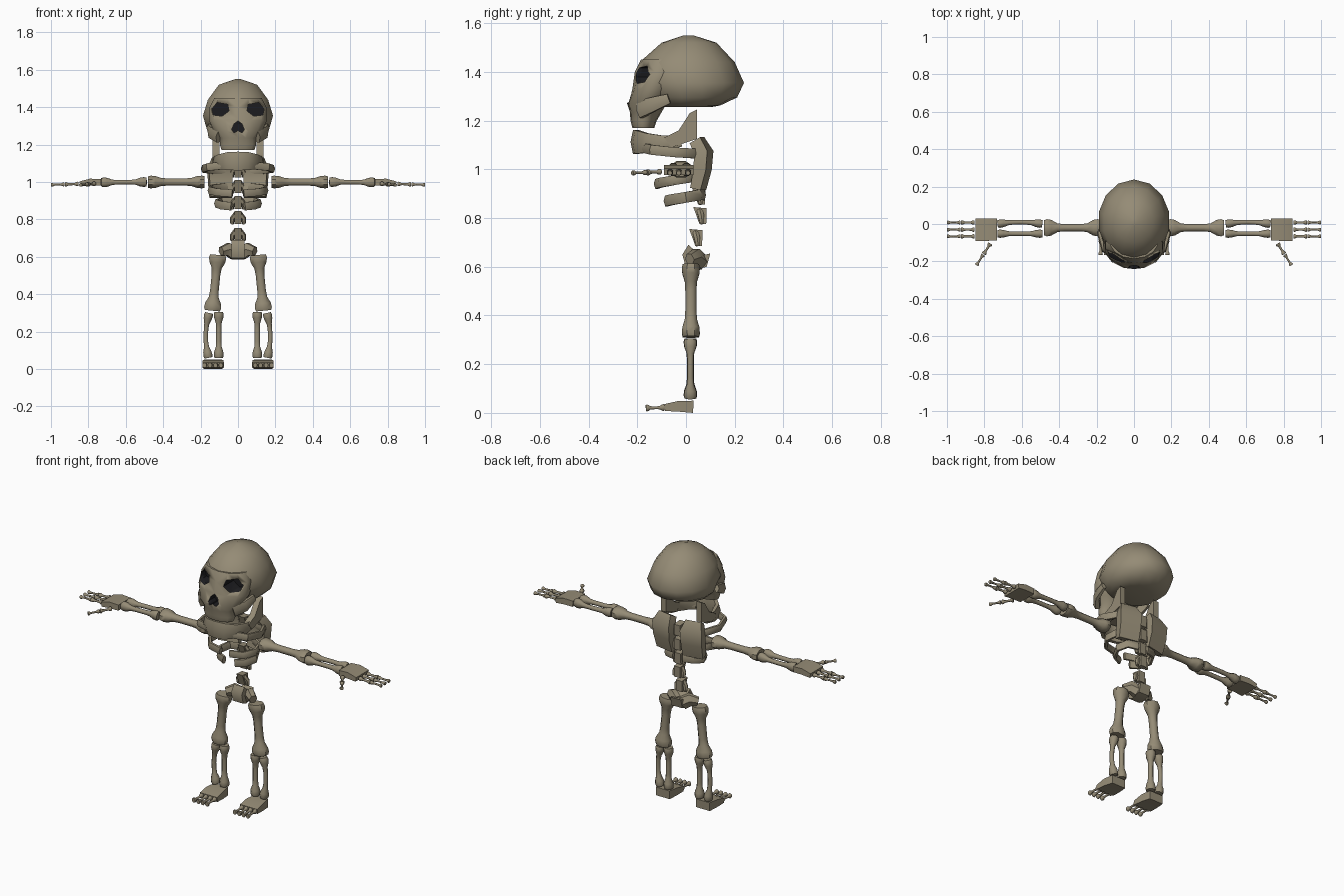
import bpy
import bmesh
from math import sin, cos, pi, radians
from mathutils import Vector

if "Cube" in bpy.data.objects:
    bpy.data.objects.remove(bpy.data.objects["Cube"], do_unlink=True)

X, Y, Z = Vector((1, 0, 0)), Vector((0, 1, 0)), Vector((0, 0, 1))


def material(name, colour):
    mat = bpy.data.materials.new(name)
    mat.use_nodes = True
    mat.diffuse_color = colour
    node = next(n for n in mat.node_tree.nodes if n.type == "BSDF_PRINCIPLED")
    node.inputs["Base Color"].default_value = colour
    node.inputs["Roughness"].default_value = 0.8
    return mat


BONE = material("bone", (0.30, 0.26, 0.18, 1))
DARK = material("socket_dark", (0.012, 0.012, 0.014, 1))


def emit(name, bm, slot=0):
    bmesh.ops.recalc_face_normals(bm, faces=bm.faces)
    for f in bm.faces:
        f.material_index = slot
    mesh = bpy.data.meshes.new(name)
    bm.to_mesh(mesh)
    mesh.materials.append(BONE)
    mesh.materials.append(DARK)
    mesh.shade_smooth()
    mesh.set_sharp_from_angle(angle=radians(48))
    obj = bpy.data.objects.new(name, mesh)
    bpy.context.collection.objects.link(obj)
    return obj


def loft(name, rings, pair=False, slot=0):
    """Skin rings of points, cap the ends, optionally add the mirrored twin."""
    bm = bmesh.new()
    loops = [[bm.verts.new(p) for p in ring] for ring in rings]
    n = len(loops[0])
    for a, b in zip(loops, loops[1:]):
        for i in range(n):
            j = (i + 1) % n
            bm.faces.new((a[i], a[j], b[j], b[i]))
    bm.faces.new(loops[0])
    bm.faces.new(loops[-1])
    obj = emit("left_" + name if pair else name, bm, slot)
    if pair:
        for v in bm.verts:
            v.co.x *= -1
        emit("right_" + name, bm, slot)
    bm.free()
    return obj


def tube(name, path, radii, w, sides=8, pair=False):
    """Sweep a section, sized (along w, across w), along a path."""
    path = [Vector(p) for p in path]
    rings = []
    for k, p in enumerate(path):
        t = (path[min(k + 1, len(path) - 1)] - path[max(k - 1, 0)]).normalized()
        u = (w - w.dot(t) * t).normalized()
        v = t.cross(u)
        ru, rv = radii[k] if isinstance(radii, list) else radii
        ring = []
        for i in range(sides):
            a = 2 * pi * (i + 0.5) / sides
            s = 1 / cos(pi / sides)
            ring.append(p + u * ru * s * cos(a) + v * rv * s * sin(a))
        rings.append(ring)
    return loft(name, rings, pair)


def bone(name, a, b, r, wide, thick, w, bow=Vector()):
    """Long bone: slim shaft with flared knuckles, given as a left/right pair."""
    a, b = Vector(a), Vector(b)
    flare = [(0, .75), (.05, 1), (.13, .85), (.24, .15), (.36, 0)]
    stations = flare + [(.5, 0)] + [(1 - t, f) for t, f in reversed(flare)]
    path = [a.lerp(b, t) + bow * sin(pi * t) for t, f in stations]
    radii = [(r + (wide - r) * f, r + (thick - r) * f) for t, f in stations]
    tube(name, path, radii, w, 8, True)


def prism(name, profile, lo, hi, along_y=False, pair=False, slot=0):
    """Extrude a profile along x (profile is y, z) or along y (x, z)."""
    place = (lambda p, d: (p[0], d, p[1])) if along_y else (lambda p, d: (d, p[0], p[1]))
    return loft(name, [[place(p, d) for p in profile] for d in (lo, hi)], pair, slot)


def stack(name, levels, sides=14):
    """Horizontal rings given as height, half width, front y, back y."""
    rings = []
    for z, hw, front, back in levels:
        c, h = (front + back) / 2, (back - front) / 2
        angles = [2 * pi * i / sides for i in range(sides)]
        rings.append([(hw * sin(a), c + h * cos(a), z) for a in angles])
    return loft(name, rings)


# Skull
cranium = stack("cranium", [
    (1.255, .10, -.10, .10), (1.262, .14, -.12, .14), (1.295, .175, -.16, .21),
    (1.355, .192, -.205, .238), (1.44, .165, -.19, .20), (1.52, .105, -.10, .125),
    (1.55, .015, -.01, .03)])
face = stack("face", [
    (1.17, .09, -.22, -.13), (1.20, .10, -.228, -.12), (1.235, .10, -.23, -.10),
    (1.27, .13, -.242, -.08), (1.33, .16, -.22, -.04), (1.40, .155, -.21, 0),
    (1.45, .13, -.185, 0)])
tube("cheekbone", [(.10, -.19, 1.245), (.145, -.14, 1.265), (.155, -.07, 1.29)],
     [(.035, .02), (.03, .016), (.02, .012)], Z, 6, True)

# Eye and nose openings
eye = [(.14, 1.39), (.112, 1.425), (.055, 1.415), (.048, 1.38), (.085, 1.352), (.132, 1.358)]
nose = [(0, 1.327), (.022, 1.31), (.034, 1.28), (.022, 1.263), (0, 1.275),
        (-.022, 1.263), (-.034, 1.28), (-.022, 1.31)]
cutters = [prism("eye_cutter", eye, -.3, -.11, True, slot=1),
           prism("eye_cutter", [(-x, z) for x, z in eye], -.3, -.11, True, slot=1),
           prism("nose_cutter", nose, -.3, -.17, True, slot=1)]
for cutter in cutters:
    cutter.hide_render = True
    cutter.hide_set(True)
    cutter.display_type = "WIRE"
    for part in (cranium, face):
        mod = part.modifiers.new("opening", "BOOLEAN")
        mod.operation = "DIFFERENCE"
        mod.solver = "EXACT"
        mod.object = cutter

# Jaw
side = [(.118, -.02, 1.118), (.118, -.09, 1.108), (.095, -.16, 1.108), (.05, -.2, 1.112)]
arch = side + [(0, -.207, 1.112)] + [(-x, y, z) for x, y, z in reversed(side)]
heights = [(.025, .015), (.03, .015), (.04, .017), (.048, .018)]
tube("jaw", arch, heights + [(.05, .018)] + heights[::-1], Z, 6)
prism("jaw_ramus", [(.045, 1.245), (.015, 1.23), (-.03, 1.16), (-.09, 1.13),
                    (-.06, 1.09), (.045, 1.125)], .10, .135, pair=True)

# Ribs and shoulder blades
tube("upper_rib", [(.07, .06, 1.06), (.15, .03, 1.065), (.185, -.05, 1.07),
                   (.16, -.14, 1.08), (.06, -.18, 1.09)], (.02, .012), Z, 6, True)
tube("middle_rib", [(.06, .05, .975), (.135, .01, .965), (.15, -.05, .955),
                    (.11, -.105, .945), (.03, -.12, .94)], (.02, .011), Z, 6, True)
tube("lower_rib", [(.03, .07, .895), (.09, .055, .895), (.115, 0, .885),
                   (.085, -.06, .875), (.035, -.08, .87)], (.022, .011), Z, 6, True)
tube("shoulder_blade", [(.09, .045, 1.12), (.095, .073, 1.07), (.095, .068, 1.0), (.09, .05, .92)],
     [(.045, .025), (.065, .028), (.062, .026), (.06, .022)], X + Y * -.2, 4, True)

# Spine
for n, (y, z) in enumerate([(.055, 1.06), (.055, .975), (.05, .89), (.055, .81), (.038, .72)]):
    profile = [(y - .025, z + .035), (y + .03, z + .03), (y + .028, z - .035),
               (y, z - .035), (y - .012, z)]
    prism(f"vertebra_{n + 1}", profile, -.02, .02)
    tube(f"vertebra_wing_{n + 1}", [(.01, y, z + .025), (.03, y + .008, z - .005),
                                    (.032, y + .012, z - .035)],
         [(.012, .01), (.012, .012), (.008, .008)], Y, 6, True)

# Pelvis
prism("sacrum", [(-.015, .65), (.01, .69), (.06, .645), (.1, .655), (.085, .6),
                 (.03, .585), (0, .595)], -.035, .035)
tube("hip_wing", [(.02, .055, .62), (.055, .04, .64), (.09, .015, .63)],
     [(.035, .03), (.034, .025), (.022, .02)], Z, 6, True)

# Legs
bone("thigh", (.107, .02, .61), (.137, .02, .312), .023, .046, .037, X)
bone("shin", (.103, .018, .305), (.103, .018, .06), .014, .026, .028, X)
bone("calf", (.155, .018, .30), (.158, .018, .06), .012, .024, .026, X, X * .016)
tube("foot", [(.133, .03, .025), (.133, -.03, .027), (.133, -.088, .022)],
     [(.045, .025), (.055, .022), (.057, .014)], X, 4, True)
for i in range(4):
    x = .09 + .029 * i
    bone(f"toe_{i + 1}", (x, -.088, .022), (x + .002, -.165, .02), .006, .012, .014, X)

# Arms
bone("upper_arm", (.178, -.02, 1.0), (.482, -.02, 1.0), .019, .046, .034, Y)
bone("radius", (.49, -.052, 1.0), (.73, -.052, .998), .012, .022, .026, Y)
bone("ulna", (.49, 0, 1.0), (.73, 0, .998), .012, .022, .026, Y, Y * .01)
tube("palm", [(.732, -.03, .998), (.79, -.03, 1.0), (.845, -.03, .99)],
     [(.058, .017), (.06, .018), (.06, .013)], Y, 4, True)

# Fingers and thumb, two joints each
for i, y in enumerate((.008, -.03, -.066)):
    bone(f"finger_{i + 1}_base", (.853, y, .99), (.925, y, .987), .006, .012, .012, Y)
    bone(f"finger_{i + 1}_tip", (.928, y, .987), (1, y, .985), .005, .010, .010, Y)
bone("thumb_base", (.768, -.105, .99), (.803, -.16, .987), .006, .013, .012, X)
bone("thumb_tip", (.806, -.164, .987), (.842, -.22, .985), .005, .011, .010, X)
